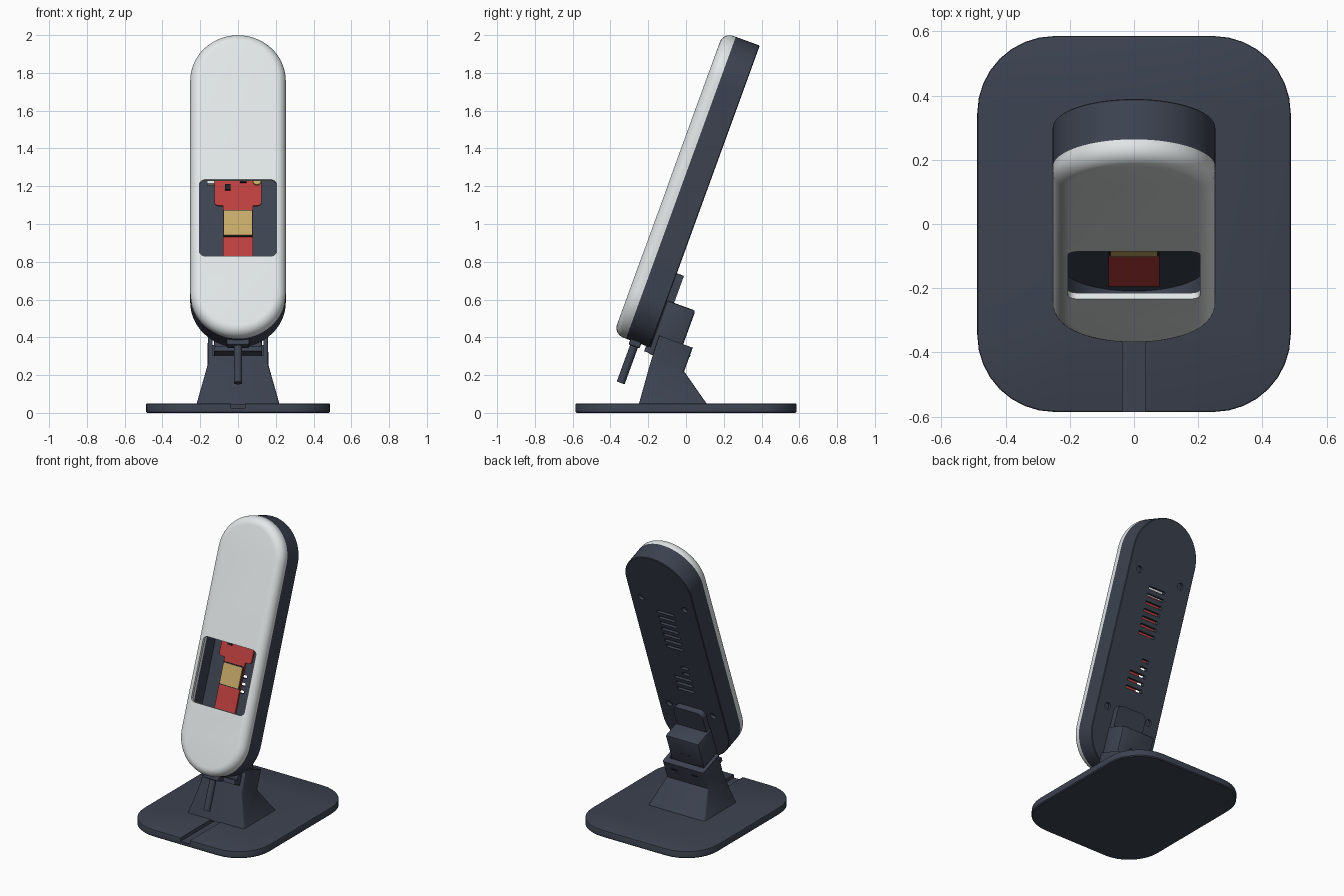
import bpy, bmesh, math
from mathutils import Matrix, Vector

if "Cube" in bpy.data.objects:
    bpy.data.objects.remove(bpy.data.objects["Cube"])

def material(name, rgb):
    m = bpy.data.materials.new(name)
    m.diffuse_color = (*rgb, 1)
    m.use_nodes = True
    m.node_tree.nodes["Principled BSDF"].inputs["Base Color"].default_value = m.diffuse_color
    return m

DARK = material("slate_plastic", (0.045, 0.055, 0.08))
WHITE = material("white_plastic", (0.78, 0.82, 0.82))
RED = material("red_board", (0.51, 0.05, 0.05))
GOLD = material("gold_metal", (0.57, 0.40, 0.14))
BLACK = material("black_chip", (0.012, 0.015, 0.022))

# Tilted frame of the device: x across, y up its length, z out of its front
TILT = Matrix.Translation((0, -0.191, 0.347)) @ Matrix.Rotation(math.radians(70), 4, 'X')
FLAT = Matrix.Identity(4)
R, LENGTH = 0.253, 1.70

def finish(name, bm, mat, frame=FLAT):
    bmesh.ops.recalc_face_normals(bm, faces=bm.faces)
    me = bpy.data.meshes.new(name)
    bm.to_mesh(me)
    bm.free()
    ob = bpy.data.objects.new(name, me)
    bpy.context.collection.objects.link(ob)
    ob.matrix_world = frame
    me.materials.append(mat)
    return ob

def loft(bm, rings):
    """Skin a list of equal-length point rings and cap both ends."""
    loops = [[bm.verts.new(p) for p in ring] for ring in rings]
    for a, b in zip(loops, loops[1:]):
        for i in range(len(a)):
            j = (i + 1) % len(a)
            bm.faces.new((a[i], a[j], b[j], b[i]))
    bm.faces.new(loops[0])
    bm.faces.new(loops[-1])

def rounded(x0, x1, y0, y1, r, z, seg=8):
    """Rounded rectangle ring."""
    pts = []
    for k, (cx, cy) in enumerate([(x1 - r, y1 - r), (x0 + r, y1 - r), (x0 + r, y0 + r), (x1 - r, y0 + r)]):
        for i in range(seg + 1):
            a = math.pi / 2 * (k + i / seg)
            pts.append((cx + r * math.cos(a), cy + r * math.sin(a), z))
    return pts

def stadium(z, inset):
    r = R - inset
    pts = []
    for start, cy in ((0, LENGTH - R), (math.pi, R)):
        for i in range(33):
            a = start + math.pi * i / 32
            pts.append((r * math.cos(a), cy + r * math.sin(a), z))
    return pts

def add_box(bm, x0, x1, y0, y1, z0, z1):
    m = Matrix.Translation(((x0 + x1) / 2, (y0 + y1) / 2, (z0 + z1) / 2)) @ \
        Matrix.Diagonal((x1 - x0, y1 - y0, z1 - z0, 1))
    bmesh.ops.create_cube(bm, size=1, matrix=m)

def box(name, dims, mat, frame=TILT, bevel=0):
    bm = bmesh.new()
    add_box(bm, *dims)
    if bevel:
        bmesh.ops.bevel(bm, geom=bm.edges[:], offset=bevel, segments=2, affect='EDGES', profile=0.5)
    return finish(name, bm, mat, frame)

def add_cylinder(bm, x, y, z, r, depth, seg=20):
    bmesh.ops.create_cone(bm, cap_ends=True, segments=seg, radius1=r, radius2=r, depth=depth,
                          matrix=Matrix.Translation((x, y, z)))

def cut(ob, cutter):
    cutter.hide_render = True
    mod = ob.modifiers.new("cut", 'BOOLEAN')
    mod.operation, mod.solver, mod.object = 'DIFFERENCE', 'EXACT', cutter
    bpy.context.view_layer.update()
    bpy.context.view_layer.objects.active = ob
    bpy.ops.object.modifier_apply(modifier=mod.name)
    bpy.data.objects.remove(cutter)

def smooth(ob):
    bpy.ops.object.select_all(action='DESELECT')
    ob.select_set(True)
    bpy.context.view_layer.objects.active = ob
    bpy.ops.object.shade_smooth_by_angle(angle=math.radians(30))

# Base plate with softened rim and a cable groove
bm = bmesh.new()
loft(bm, [rounded(-0.488 + i, 0.488 - i, -0.585 + i, 0.585 - i, 0.24 - i, z)
          for z, i in ((0, 0.006), (0.006, 0), (0.043, 0), (0.048, 0.002), (0.05, 0.007))])
base = finish("base_plate", bm, DARK)
cut(base, box("groove_cutter", (-0.036, 0.036, -0.7, -0.2, 0.025, 0.1), DARK, FLAT))
smooth(base)

# Flared neck rising from the base to the hinge
bm = bmesh.new()
def slab(w, y0, z0, y1, z1):
    return [(-w, y0, z0), (w, y0, z0), (w, y1, z1), (-w, y1, z1)]
loft(bm, [slab(0.22, -0.25, 0.045, 0.112, 0.045), slab(0.16, -0.19, 0.26, -0.01, 0.22),
          slab(0.16, -0.142, 0.41, 0.036, 0.345)])
sides = [e for e in bm.edges if abs(e.verts[0].co.z - e.verts[1].co.z) > 0.08]
bmesh.ops.bevel(bm, geom=sides, offset=0.012, segments=3, affect='EDGES', profile=0.5)
neck = finish("neck", bm, DARK)
cut(neck, box("socket_cutter", (-0.135, 0.135, -0.035, 0.2, -0.17, 0.1), DARK))
smooth(neck)

# Hinge block, front tab and back plate holding the device
block = box("hinge_block", (-0.128, 0.128, -0.034, 0.265, -0.16, 0.0), DARK, bevel=0.012)
bm = bmesh.new()
for x in (-0.03, 0.03):
    add_cylinder(bm, x, 0.13, -0.16, 0.01, 0.04, 12)
cut(block, finish("pin_cutter", bm, DARK, TILT))
smooth(block)
box("hinge_tab", (-0.128, 0.128, -0.03, 0.0, -0.03, 0.022), DARK)
bm = bmesh.new()
loft(bm, [rounded(-0.115, 0.115, 0.1, 0.417, 0.04, z) for z in (-0.04, 0.005)])
smooth(finish("mount_plate", bm, DARK, TILT))
for x in (-0.08, 0.08):
    box("neck_slot", (x - 0.022, x + 0.022, 0.02, 0.035, -0.216, -0.212), BLACK)

# Hollow back case
bm = bmesh.new()
loft(bm, [stadium(*p) for p in ((0.03, 0.03), (0.135, 0.03), (0.135, 0), (0.004, 0), (0, 0.004))])
case = finish("back_case", bm, DARK, TILT)

# Vents and screw holes through the back
bm = bmesh.new()
for i in range(7):
    y = 0.925 + 0.05 * i
    add_box(bm, -0.065, 0.065, y - 0.01, y + 0.01, -0.05, 0.05)
for i in range(5):
    y = 0.56 + 0.05 * i
    add_box(bm, -0.065, 0.065 if i < 3 else -0.01, y - 0.01, y + 0.01, -0.05, 0.05)
for x in (-0.17, 0.17):
    for y in (0.39, 1.31):
        add_cylinder(bm, x, y, 0, 0.022, 0.04)
cut(case, finish("vent_cutter", bm, DARK, TILT))
smooth(case)

# Rounded hollow front cover with a window
profile = [(0.185, 0.05), (0.17, 0.03), (0.135, 0.03), (0.135, 0)]
for i in range(9):
    a = math.pi / 2 * i / 8
    profile.append((0.15 + 0.055 * math.sin(a), 0.055 * (1 - math.cos(a))))
bm = bmesh.new()
loft(bm, [stadium(*p) for p in profile])
cover = finish("front_cover", bm, WHITE, TILT)
bm = bmesh.new()
loft(bm, [rounded(-0.205, 0.205, 0.44, 0.87, 0.03, z) for z in (0.16, 0.3)])
cut(cover, finish("window_cutter", bm, WHITE, TILT))
smooth(cover)

# Circuit board: narrow stem and wider head
box("board_stem", (-0.08, 0.08, 0.29, 0.77, 0.095, 0.11), RED)
bm = bmesh.new()
loft(bm, [rounded(-0.125, 0.125, 0.76, 1.2, 0.02, z, 4) for z in (0.095, 0.11)])
finish("board_head", bm, RED, TILT)

# Components on the board
box("metal_shield", (-0.073, 0.073, 0.588, 0.727, 0.108, 0.12), GOLD)
box("shield_rim", (-0.078, 0.078, 0.582, 0.733, 0.108, 0.113), BLACK)
box("small_chip", (-0.07, -0.04, 0.845, 0.875, 0.108, 0.125), BLACK)
box("long_chip", (0.01, 0.045, 0.885, 0.92, 0.108, 0.125), BLACK)
box("white_socket", (-0.165, -0.125, 0.875, 0.92, 0.09, 0.13), WHITE)
bm = bmesh.new()
add_cylinder(bm, 0.1, 0.895, 0.115, 0.022, 0.015)
finish("antenna_ring", bm, GOLD, TILT)

# Cable hanging from a plug under the device
box("cable_plug", (-0.06, 0.06, -0.025, 0.04, 0.05, 0.112), DARK, bevel=0.008)
bm = bmesh.new()
add_cylinder(bm, 0, 0, 0, 0.022, 0.27)
smooth(finish("cable", bm, DARK,
              TILT @ Matrix.Translation((0, -0.095, 0.081)) @ Matrix.Rotation(math.pi / 2, 4, 'X')))
